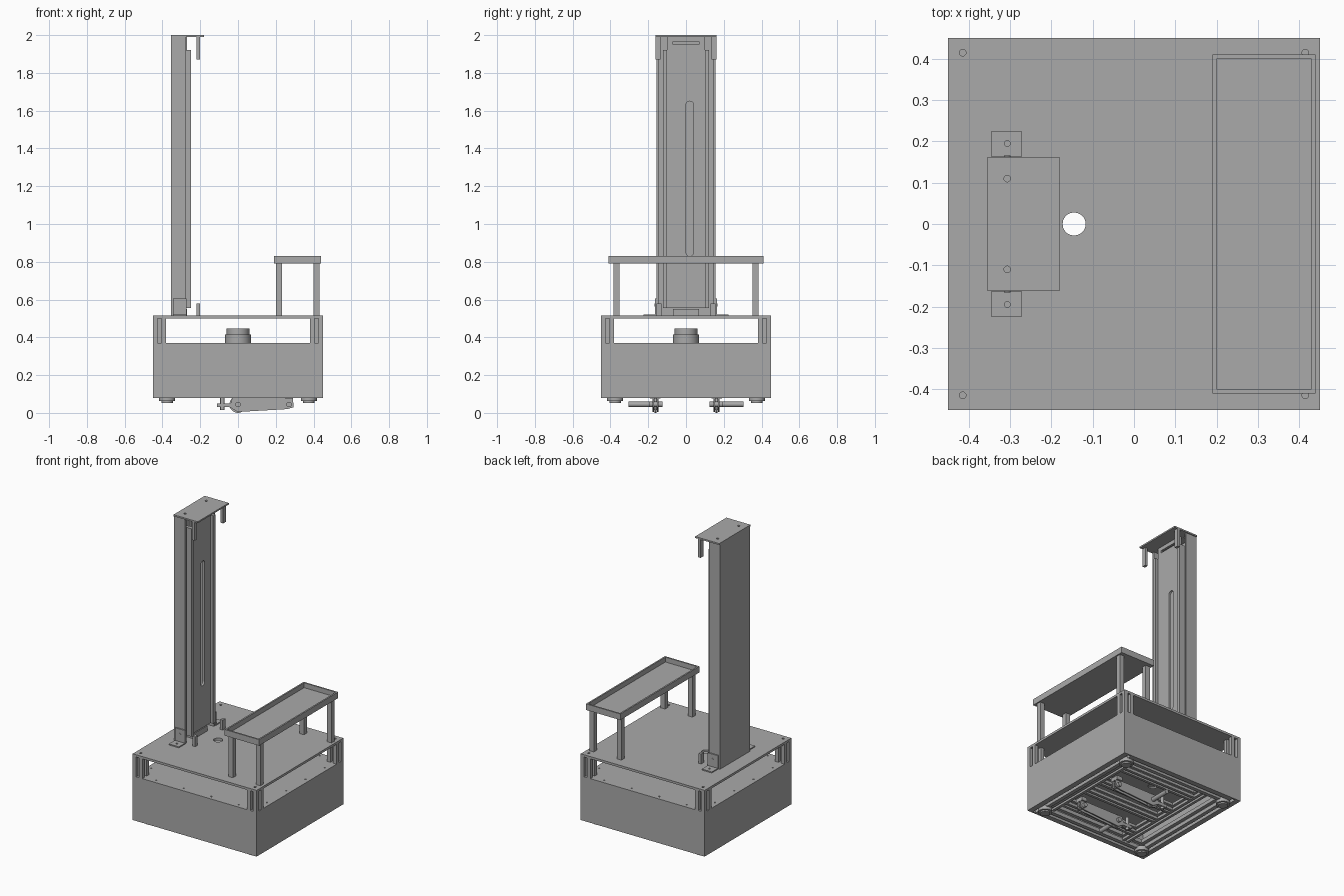
import bpy, bmesh, math

old = bpy.data.objects.get("Cube")
if old:
    bpy.data.objects.remove(old, do_unlink=True)

GREY = (0.4, 0.4, 0.4, 1)
grey = bpy.data.materials.new("plain grey")
grey.use_nodes = True
grey.diffuse_color = GREY
grey.node_tree.nodes["Principled BSDF"].inputs["Base Color"].default_value = GREY


def prism(name, pts, axis, lo, hi):
    """Extrude a 2D outline along an axis between two positions."""
    place = {"x": lambda a, b, t: (t, a, b),
             "y": lambda a, b, t: (a, t, b),
             "z": lambda a, b, t: (a, b, t)}[axis]
    bm = bmesh.new()
    rings = [[bm.verts.new(place(a, b, t)) for a, b in pts] for t in (lo, hi)]
    for ring in rings:
        bm.faces.new(ring)
    for i in range(len(pts)):
        j = (i + 1) % len(pts)
        bm.faces.new((rings[0][i], rings[0][j], rings[1][j], rings[1][i]))
    bmesh.ops.recalc_face_normals(bm, faces=bm.faces)
    mesh = bpy.data.meshes.new(name)
    bm.to_mesh(mesh)
    bm.free()
    mesh.materials.append(grey)
    obj = bpy.data.objects.new(name, mesh)
    bpy.context.collection.objects.link(obj)
    return obj


def box(name, x, y, z):
    outline = [(x[0], y[0]), (x[1], y[0]), (x[1], y[1]), (x[0], y[1])]
    return prism(name, outline, "z", *z)


def cyl(name, a, b, r, axis, lo, hi, sides=32):
    turn = math.tau / sides
    pts = [(a + r * math.cos(i * turn), b + r * math.sin(i * turn)) for i in range(sides)]
    obj = prism(name, pts, axis, lo, hi)
    bpy.context.view_layer.objects.active = obj
    bpy.ops.object.select_all(action="DESELECT")
    obj.select_set(True)
    bpy.ops.object.shade_smooth_by_angle()
    return obj


def rail(name, a, b, size, axis, lo, hi):
    """Square rail with a groove down each side."""
    h, g, d = size / 2, size * 0.15, size * 0.3
    side = [(-h, -h), (-g, -h), (-g, d - h), (g, d - h), (g, -h)]
    pts = []
    for k in range(4):
        pts += [(a + u, b + v) for u, v in side]
        side = [(-v, u) for u, v in side]
    return prism(name, pts, axis, lo, hi)


def cut(obj, cutters):
    """Subtract each cutter and discard it."""
    for c in cutters:
        c.hide_render = True
        mod = obj.modifiers.new("hole", "BOOLEAN")
        mod.operation = "DIFFERENCE"
        mod.solver = "EXACT"
        mod.object = c
        bpy.context.view_layer.objects.active = obj
        bpy.ops.object.modifier_apply(modifier=mod.name)
        bpy.data.objects.remove(c, do_unlink=True)


def drill(obj, spots, r, lo, hi):
    cut(obj, [cyl("cutter", x, y, r, "z", lo, hi, 20) for x, y in spots])


def span(s, a, b):
    """Range from a to b, mirrored when s is negative."""
    return (min(s * a, s * b), max(s * a, s * b))


SIDES = (-1, 1)
CORNERS = [(sx, sy) for sx in SIDES for sy in SIDES]
W = 0.45
CABLE = [(-0.145, 0)]

# Lower housing: four skirts, a lid and an inner shelf
for s in SIDES:
    box("housing_side", span(s, W - 0.01, W), (-W, W), (0.08, 0.37))
    box("housing_end", (-W + 0.01, W - 0.01), span(s, W - 0.01, W), (0.08, 0.37))
lid = box("housing_lid", (-W + 0.01, W - 0.01), (-W + 0.01, W - 0.01), (0.36, 0.37))
drill(lid, CABLE, 0.028, 0.3, 0.4)
steps = (-0.3, -0.1, 0.1, 0.3)
drill(lid, [(t, s * 0.42) for t in steps for s in SIDES], 0.005, 0.3, 0.4)
drill(lid, [(s * 0.42, t) for t in steps for s in SIDES], 0.005, 0.3, 0.4)
shelf = box("inner_shelf", (-W + 0.01, W - 0.01), (-W + 0.01, W - 0.01), (0.27, 0.28))
drill(shelf, CABLE, 0.028, 0.2, 0.3)

# Underside frame of grooved rails
for s in SIDES:
    rail("frame_side_rail", s * 0.405, 0.115, 0.07, "y", -0.44, 0.44)
    rail("frame_end_rail", s * 0.405, 0.115, 0.07, "x", -0.37, 0.37)
    for y in (0.07, 0.27):
        rail("drive_rail", s * y, 0.115, 0.05, "x", -0.22, 0.31)
for x in (-0.245, 0.335):
    rail("cross_rail", x, 0.115, 0.05, "y", -0.37, 0.37)

# Round feet and grooved corner posts
for sx, sy in CORNERS:
    cyl("foot_collar", sx * 0.375, sy * 0.375, 0.042, "z", 0.062, 0.09)
    cyl("foot_pad", sx * 0.375, sy * 0.375, 0.03, "z", 0.053, 0.07)
    rail("corner_post", sx * 0.415, sy * 0.415, 0.07, "z", 0.37, 0.50)

# Drive arms under the base, mirrored front to back
arm = [(-0.045, 0.03), (-0.03, 0.08), (0.29, 0.08), (0.295, 0.03), (0.26, 0.02), (0.0, 0.005)]
for s in SIDES:
    for y in (0.145, 0.17):
        prism("drive_arm", arm, "y", *span(s, y, y + 0.008))
    cyl("drive_shaft", 0, 0.045, 0.014, "y", *span(s, 0.13, 0.305))
    cyl("arm_pivot", 0.27, 0.045, 0.014, "y", *span(s, 0.125, 0.195))
    box("spring_bracket", (-0.11, -0.03), span(s, 0.15, 0.175), (0.03, 0.05))
    cyl("spring_rod", -0.083, s * 0.1625, 0.011, "z", 0.015, 0.10)
    box("arm_hanger", (0.25, 0.29), span(s, 0.135, 0.19), (0.075, 0.1))
    cyl("arm_roller", 0, 0.045, 0.045, "y", *span(s, 0.155, 0.168))

# Sensor drum on the lid
cyl("sensor_base", 0, 0, 0.068, "z", 0.37, 0.415)
cyl("sensor_head", 0, 0, 0.06, "z", 0.415, 0.447)

# Deck
deck = box("deck", (-W, W), (-W, W), (0.50, 0.515))
drill(deck, [(x * 0.415, y * 0.415) for x, y in CORNERS], 0.008, 0.45, 0.55)
drill(deck, CABLE, 0.028, 0.45, 0.55)

# Column: open channel with guide rails and a slotted front panel
box("column_back", (-0.355, -0.345), (-0.155, 0.155), (0.515, 1.99))
for s in SIDES:
    box("column_wall", (-0.345, -0.275), span(s, 0.143, 0.155), (0.515, 1.99))
    box("guide_rail", (-0.345, -0.25), span(s, 0.10, 0.123), (0.555, 1.92))
panel = box("column_panel", (-0.285, -0.27), (-0.10, 0.10), (0.555, 1.99))
cut(panel, [
    box("cutter", (-0.4, -0.2), (0, 0.04), (0.85, 1.63)),
    cyl("cutter", 0.02, 0.85, 0.02, "x", -0.4, -0.2),
    cyl("cutter", 0.02, 1.63, 0.02, "x", -0.4, -0.2),
    box("cutter", (-0.4, -0.2), (-0.07, 0.07), (1.95, 1.965)),
])
box("column_foot_block", (-0.345, -0.27), (-0.07, 0.07), (0.515, 0.55))

# Column cap, hanging tabs, deck tabs and foot brackets
cap = box("column_cap", (-0.355, -0.18), (-0.162, 0.162), (1.99, 2.0))
drill(cap, [(-0.307, s * 0.11) for s in SIDES], 0.008, 1.95, 2.05)
for s in SIDES:
    box("cap_tab", (-0.22, -0.202), span(s, 0.135, 0.162), (1.87, 1.99))
    box("deck_tab", (-0.22, -0.202), span(s, 0.13, 0.157), (0.515, 0.58))
    foot = box("bracket_foot", (-0.345, -0.272), span(s, 0.155, 0.225), (0.515, 0.522))
    drill(foot, [(-0.307, s * 0.195)], 0.007, 0.51, 0.55)
    box("bracket_upright", (-0.345, -0.272), span(s, 0.155, 0.163), (0.52, 0.605))
    cyl("bracket_bolt", -0.307, 0.57, 0.008, "y", *span(s, 0.16, 0.166), 16)

# Raised tray on four legs
box("tray_floor", (0.19, 0.44), (-0.41, 0.41), (0.79, 0.798))
for s in SIDES:
    box("tray_end", (0.19, 0.44), span(s, 0.40, 0.41), (0.798, 0.83))
    for x in (0.20, 0.40):
        box("tray_leg", (x, x + 0.032), span(s, 0.353, 0.385), (0.515, 0.79))
for x in (0.19, 0.43):
    box("tray_side", (x, x + 0.01), (-0.40, 0.40), (0.798, 0.83))
